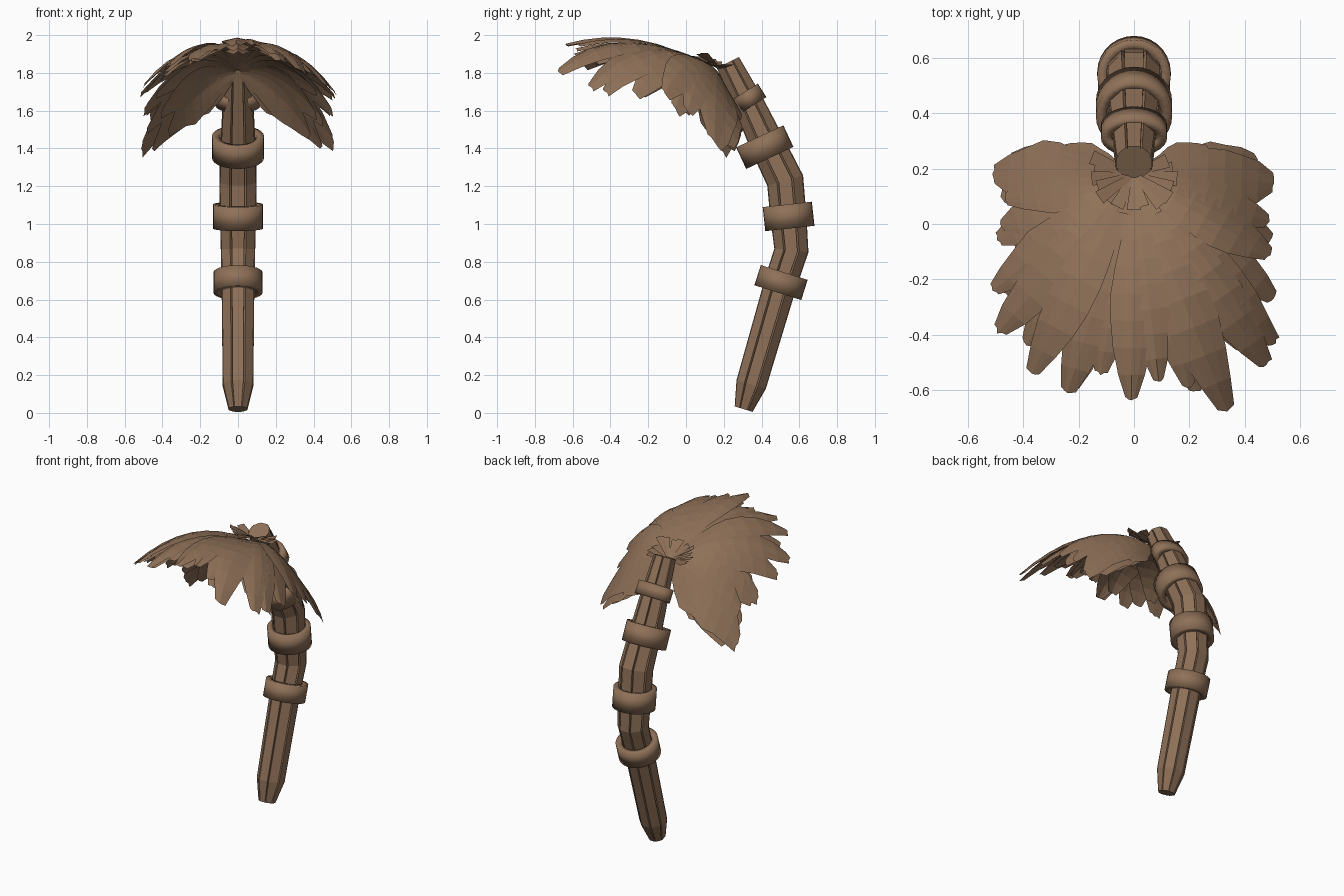
import bpy, math, random
from mathutils import Vector

if "Cube" in bpy.data.objects:
    bpy.data.objects.remove(bpy.data.objects["Cube"])

random.seed(4)
BROWN = bpy.data.materials.new("dry_brown")
BROWN.diffuse_color = (0.275, 0.165, 0.098, 1)
BROWN.use_nodes = True
BROWN.node_tree.nodes["Principled BSDF"].inputs["Base Color"].default_value = BROWN.diffuse_color


def make(name, verts, faces, smooth=False):
    me = bpy.data.meshes.new(name)
    me.from_pydata(verts, [], faces)
    me.materials.append(BROWN)
    ob = bpy.data.objects.new(name, me)
    bpy.context.collection.objects.link(ob)
    if smooth:
        me.shade_smooth()
    return ob


def grid_faces(rows, cols, wrap_c=False, wrap_r=False):
    out = []
    for i in range(rows if wrap_r else rows - 1):
        for j in range(cols if wrap_c else cols - 1):
            i2, j2 = (i + 1) % rows, (j + 1) % cols
            out.append((i * cols + j, i * cols + j2, i2 * cols + j2, i2 * cols + j))
    return out


def lerp(table, x):
    for (x0, y0), (x1, y1) in zip(table, table[1:]):
        if x <= x1:
            return y0 + (y1 - y0) * (x - x0) / (x1 - x0)
    return table[-1][1]


# Bent handle: octagonal bundle of planks with a groove at every corner (y, z, radius)
path = [(.305, .02, .05), (.345, .15, .082), (.505, .70, .088), (.558, .86, .092),
        (.542, 1.04, .097), (.525, 1.23, .1), (.432, 1.42, .094), (.335, 1.63, .082), (.222, 1.855, .066)]
verts = []
for i, (y, z, r) in enumerate(path):
    a, b = path[max(i - 1, 0)], path[min(i + 1, len(path) - 1)]
    t = Vector((0, b[0] - a[0], b[1] - a[1])).normalized()
    n = Vector((0, t.z, -t.y))
    for k in range(8):
        corner = math.radians(22.5 + 45 * k)
        for d, f in ((-.05, 1.0), (0, .88), (.05, 1.0)):
            ang = corner + d
            rr = r * f * 1.05
            verts.append(Vector((math.cos(ang) * rr, y, z)) + n * math.sin(ang) * rr)
faces = grid_faces(len(path), 24, wrap_c=True)
faces += [tuple(range(23, -1, -1)), tuple(range(len(verts) - 24, len(verts)))]
make("handle", verts, faces)


# Binding rings: centre, axis, half height, radius across x, radius in the bend plane
def ring(name, cy, cz, ay, az, h, rx, rn, seg=28):
    t = Vector((0, ay, az)).normalized()
    n = Vector((0, t.z, -t.y))
    prof = [(-.038, -.97), (0, -1), (0, 1), (-.038, .97)]
    vs = []
    for k in range(seg):
        a = 2 * math.pi * k / seg
        for dr, dz in prof:
            vs.append(Vector((math.cos(a) * (rx + dr), cy, cz))
                      + n * math.sin(a) * (rn + dr) + t * dz * h)
    make(name, vs, grid_faces(seg, len(prof), True, True), True)


ring("ring_lower", .503, .69, .30, .95, .056, .13, .13)
ring("ring_middle", .543, 1.04, -.11, 1, .064, .133, .131)
ring("ring_upper", .417, 1.407, -.42, .9, .063, .138, .138)
ring("ring_top", .335, 1.665, -.5, .8, .042, .12, .08)

# Drooping canopy surface that the leaves follow: reach, mid and tip height by angle from the front
HUB = Vector((0, .17, 1.80))
REACH = [(0, .83), (18, .88), (40, .79), (70, .56), (95, .5), (180, .5)]
MID = [(0, 1.975), (18, 1.965), (40, 1.92), (70, 1.82), (95, 1.71), (115, 1.60), (135, 1.52)]
TIP = [(0, 1.95), (18, 1.87), (40, 1.735), (70, 1.565), (95, 1.385), (115, 1.31), (135, 1.26)]


def canopy(x, y):
    dx, dy = x, y - HUB.y
    a = min(math.degrees(math.atan2(abs(dx), -dy)), 135)
    t = math.hypot(dx, dy) / lerp(REACH, a)
    m, e = lerp(MID, a) - HUB.z, lerp(TIP, a) - HUB.z
    return HUB.z + (4 * m - e) * t - (4 * m - 2 * e) * t * t


SHAPE = [(0, .12), (.2, .45), (.5, .95), (.65, 1), (.85, .68), (1, .3)]


def leaf(name, tx, ty, half, drop):
    tip = Vector((tx, ty - HUB.y)) * 1.01
    side = Vector((-tip.y, tip.x)).normalized()
    vs = []
    n = 8
    for i in range(n + 1):
        u = .04 + .96 * i / n
        w = half * lerp(SHAPE, u) * random.uniform(.92, 1.06)
        for j in (-1, -.5, 0, .5, 1):
            # blunt, slightly ragged tip
            uu = u - (.015 * abs(j) + random.uniform(0, .012)) * (i == n)
            x = tip.x * uu + side.x * w * j
            y = HUB.y + tip.y * uu + side.y * w * j
            z = canopy(x, y) - drop * u - .012 * abs(j) * u
            vs.append((x, y, z))
    make(name, vs, grid_faces(n + 1, 5))


# Long leaves of the top layer, by tip position and half width
tips = [(-.01, -.635, .08), (.335, -.67, .10), (.48, -.51, .09), (.51, -.43, .08),
        (.49, -.11, .085), (.485, .01, .08), (.505, .15, .12), (-.24, -.61, .09),
        (-.37, -.54, .085), (-.49, -.39, .09), (-.51, -.24, .085), (-.48, -.01, .085),
        (-.465, .09, .08), (-.51, .18, .12), (.2, -.59, .08), (-.12, -.54, .08),
        (.09, -.57, .07)]
for i, (x, y, w) in enumerate(tips):
    leaf("long_leaf_%d" % i, x, y, w, .009 * (i % 4))

# Shorter under layers filling the canopy
for layer, (scale, drop, count) in enumerate([(.88, .04, 13), (.76, .07, 11)]):
    for k in range(count):
        a = -98 + 196 * k / (count - 1)
        r = lerp(REACH, abs(a)) * scale * random.uniform(.95, 1.06)
        x, y = r * math.sin(math.radians(a)), HUB.y - r * math.cos(math.radians(a))
        leaf("under_leaf_%d_%d" % (layer, k), x, y, .085, drop)

# Short back leaves hanging beside the handle
for s in (-1, 1):
    leaf("back_leaf_%d" % (s + 1), s * .27, .27, .06, .01)

# Tuft of short stubs where the leaves meet the handle
for k in range(17):
    a = math.radians(-112 + 14 * k)
    d = Vector((math.sin(a), -math.cos(a), 0))
    s = Vector((-d.y, d.x, 0))
    length = random.uniform(.12, .17)
    up = .04 + .05 * max(0, math.cos(a)) + random.uniform(-.03, .02)
    base = Vector((0, .18, 1.82))
    end = base + d * length + Vector((0, 0, up))
    make("stub_%d" % k, [base - s * .008, base + s * .008, end + s * .026, end - s * .026],
         [(0, 1, 2, 3)])
